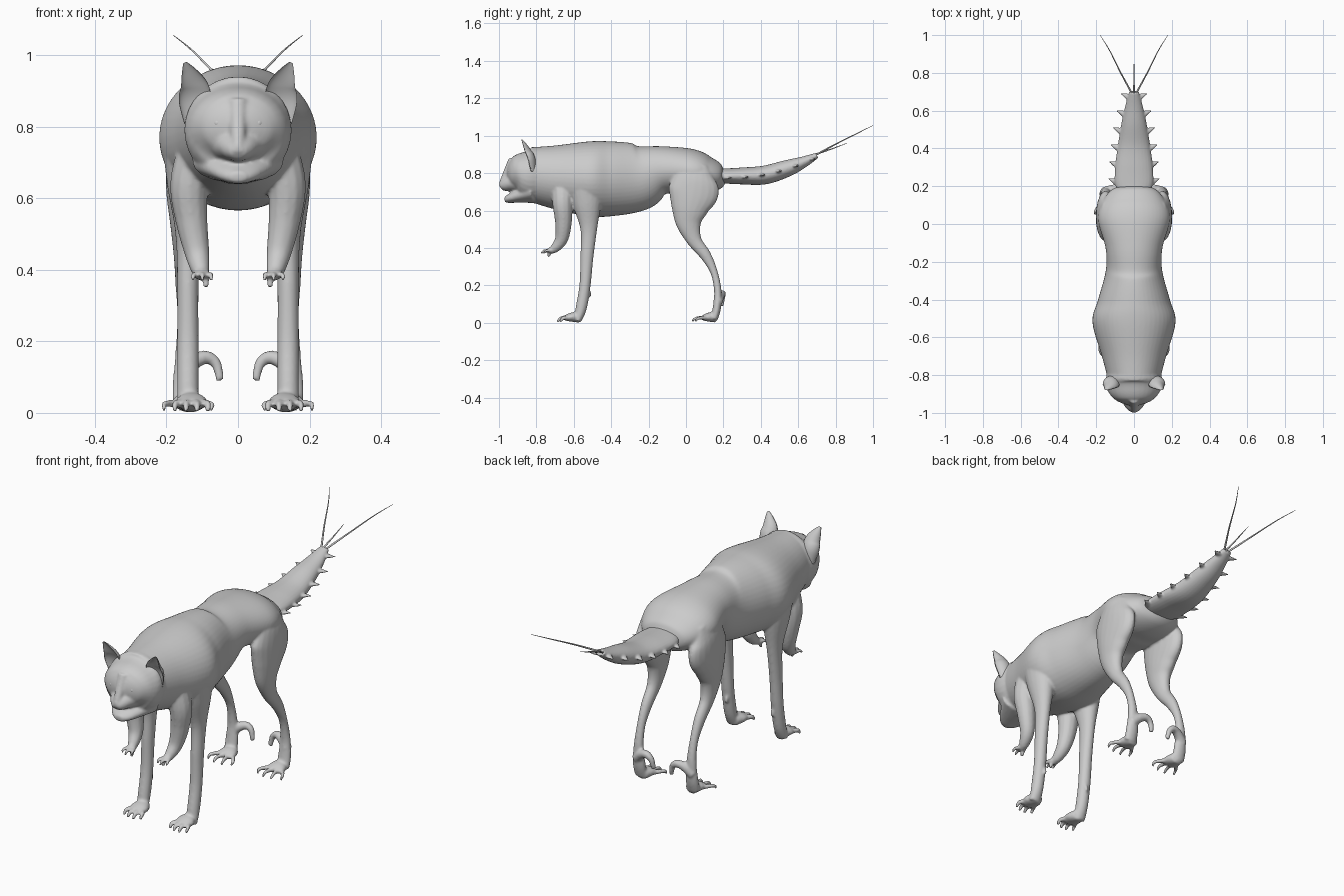
import bpy, bmesh, math
from mathutils import Vector

cube = bpy.data.objects.get("Cube")
if cube:
    bpy.data.objects.remove(cube, do_unlink=True)

tone = (0.6, 0.6, 0.6, 1)
grey = bpy.data.materials.new("plain_grey")
grey.use_nodes = True
grey.diffuse_color = tone
grey.node_tree.nodes["Principled BSDF"].inputs["Base Color"].default_value = tone


def spline(points, steps):
    """Catmull-Rom interpolation of section tuples."""
    rows = [Vector(p) for p in points]
    rows = [rows[0]] + rows + [rows[-1]]
    smooth = []
    for before, start, end, after in zip(rows, rows[1:], rows[2:], rows[3:]):
        leave, arrive = (end - before) / 2, (after - start) / 2
        for i in range(steps):
            t = i / steps
            blend = t * t * (3 - 2 * t)
            smooth.append(start.lerp(end, blend) + leave * (t * (1 - t) ** 2)
                          - arrive * (t * t * (1 - t)))
    return smooth + [rows[-1]]


def loft(bm, sections, cup=0, sides=20, steps=8):
    """Capped tube through (x, y, z, half width, half depth), mirrored when off centre."""
    rows = spline(sections, steps)
    centres = [Vector(row[:3]) for row in rows]
    last = len(rows) - 1
    for sign in (1, -1) if centres[0].x > 0 else (1,):
        rings = []
        for i, (centre, row) in enumerate(zip(centres, rows)):
            tangent = (centres[min(i + 1, last)] - centres[max(i - 1, 0)]).normalized()
            across = Vector((1, 0, 0)) if abs(tangent.x) < 0.9 else Vector((0, 1, 0))
            across = (across - tangent * across.dot(tangent)).normalized()
            outward = tangent.cross(across)
            ring = []
            for k in range(sides):
                angle = math.tau * k / sides
                depth = math.sin(angle)
                if depth < 0 and cup:
                    depth *= -cup
                point = centre + across * math.cos(angle) * row[3] + outward * depth * row[4]
                ring.append(bm.verts.new((point.x * sign, point.y, point.z)))
            rings.append(ring)
        for low, high in zip(rings, rings[1:]):
            for k in range(sides):
                n = (k + 1) % sides
                bm.faces.new((low[k], low[n], high[n], high[k]))
        bm.faces.new(rings[0][::-1])
        bm.faces.new(rings[-1])


def column(bm, x, sections, sides=20):
    """Tube in one upright plane, through (y, z, half width, half depth)."""
    loft(bm, [(x, *section) for section in sections], sides=sides)


def limb(bm, path, thick, thin, flat=1):
    """Tube that tapers evenly along a bent path."""
    last = len(path) - 1
    radii = [thick + (thin - thick) * i / last for i in range(last + 1)]
    loft(bm, [(*point, r, r * flat) for point, r in zip(path, radii)], sides=12)


def toes(bm, x, y, z, reach, spread, count, thick):
    """Fan of curled toes pointing forward."""
    for i in range(count):
        fan = 2 * i / (count - 1) - 1
        length = reach * (1 - fan * fan / 4)
        limb(bm, [(x + fan * spread / 2, y, z),
                  (x + fan * spread, y - length * 0.7, z),
                  (x + fan * spread, y - length, z - thick * 1.5)], thick, thick / 2)


def finish(bm, name):
    bmesh.ops.recalc_face_normals(bm, faces=bm.faces)
    mesh = bpy.data.meshes.new(name)
    bm.to_mesh(mesh)
    bm.free()
    mesh.materials.append(grey)
    mesh.shade_smooth()
    obj = bpy.data.objects.new(name, mesh)
    bpy.context.collection.objects.link(obj)
    return obj


def fuse(obj, voxel, rounds):
    """Melt overlapping tubes into one skin."""
    remesh = obj.modifiers.new("Fuse", "REMESH")
    remesh.mode = "VOXEL"
    remesh.voxel_size = voxel
    remesh.use_smooth_shade = True
    soften = obj.modifiers.new("Soften", "SMOOTH")
    soften.factor = 0.5
    soften.iterations = rounds


skin = bmesh.new()
# Trunk and neck
column(skin, 0, [(-.85, .8, .13, .14), (-.7, .78, .17, .17), (-.52, .77, .22, .2), (-.4, .77, .19, .2),
                 (-.25, .78, .15, .18), (-.13, .815, .15, .13), (.02, .81, .19, .12), (.11, .79, .17, .1),
                 (.18, .78, .12, .07), (.21, .78, .04, .03)], sides=48)
# Head
column(skin, 0, [(-.74, .79, .13, .14), (-.83, .79, .15, .15), (-.89, .8, .135, .11),
                 (-.93, .8, .1, .08), (-.95, .8, .06, .05), (-.96, .8, .02, .02)], sides=32)
# Muzzle
column(skin, 0, [(-.87, .76, .11, .07), (-.94, .745, .065, .045), (-.975, .73, .04, .03), (-.99, .72, .02, .015)])
# Nose bridge
limb(skin, [(0, -.92, .87), (0, -.95, .81), (0, -.975, .76), (0, -.99, .735)], .03, .014)
# Lower jaw
column(skin, 0, [(-.83, .7, .13, .06), (-.91, .675, .08, .035), (-.95, .662, .05, .022), (-.97, .66, .02, .015)])
# Brows
limb(skin, [(.03, -.94, .83), (.06, -.93, .84), (.1, -.9, .83)], .01, .01)
# Front legs
column(skin, .14, [(-.54, .84, .02, .04), (-.54, .77, .065, .09), (-.53, .65, .06, .08), (-.52, .5, .035, .045),
                   (-.53, .35, .03, .035), (-.54, .2, .03, .03), (-.56, .08, .03, .03), (-.58, .01, .03, .02)])
column(skin, .13, [(-.57, .03, .03, .03), (-.61, .03, .045, .025), (-.645, .025, .04, .016)])
limb(skin, [(.13, -.53, .19), (.13, -.515, .16), (.13, -.51, .14)], .01, .006)
toes(skin, .13, -.62, .025, .07, .045, 4, .014)
# Small grasping arms
limb(skin, [(.1, -.66, .75), (.135, -.66, .64), (.13, -.655, .54), (.115, -.665, .45), (.105, -.7, .4),
            (.1, -.73, .385)], .065, .016)
toes(skin, .1, -.72, .385, .055, .025, 3, .011)
limb(skin, [(.1, -.71, .39), (.09, -.73, .37), (.09, -.735, .35)], .012, .008)
# Hind legs
column(skin, .15, [(.07, .85, .02, .05), (.05, .78, .045, .11), (.04, .7, .052, .135), (.02, .61, .05, .1),
                   (.015, .53, .04, .068), (.045, .44, .03, .04), (.105, .36, .025, .03), (.15, .27, .02, .02),
                   (.17, .17, .025, .02), (.165, .08, .033, .022), (.15, .02, .033, .02)])
column(skin, .14, [(.16, .03, .03, .03), (.12, .03, .045, .024), (.09, .025, .04, .015)])
toes(skin, .14, .11, .025, .08, .065, 4, .012)
# Hooked hind thumbs
limb(skin, [(.16, .17, .11), (.12, .185, .145), (.085, .195, .155), (.06, .195, .135), (.05, .19, .09)], .026, .011)
fuse(finish(skin, "body_skin"), .006, 6)

# Cupped ears
ears = bmesh.new()
loft(ears, [(.115, -.83, .81, .035, .03), (.12, -.845, .87, .045, .04), (.122, -.86, .91, .04, .035),
            (.136, -.872, .95, .023, .02), (.148, -.88, .978, .006, .006)], cup=.5, sides=32)
finish(ears, "ears")

# Eyes
eyes = bmesh.new()
for sign in (1, -1):
    ball = bmesh.ops.create_uvsphere(eyes, u_segments=16, v_segments=10, radius=.013)["verts"]
    bmesh.ops.translate(eyes, verts=ball, vec=(sign * .057, -.938, .81))
finish(eyes, "eyes")

# Flattened tail
tail = bmesh.new()
column(tail, 0, [(.15, .79, .07, .035), (.21, .785, .1, .04), (.3, .785, .1, .045), (.42, .79, .085, .05),
                 (.54, .825, .065, .045), (.63, .86, .045, .03), (.7, .895, .025, .015)], sides=28)
# Side spikes follow the taper and rise of the tail
for i in range(6):
    along = i / 5
    y = .23 + .45 * along
    x = .1 - .065 * along ** 2
    z = .775 + .1 * along ** 2
    limb(tail, [(x - .02, y - .015, z), (x + .01, y, z), (x + .035, y + .01, z)], .022, .003, .6)
fuse(finish(tail, "tail"), .005, 2)

# Tail bristles
bristles = bmesh.new()
limb(bristles, [(.01, .69, .895), (.07, .8, .955), (.13, .92, 1.015), (.18, 1, 1.055)], .005, .001)
limb(bristles, [(0, .69, .9), (0, .78, .93), (0, .86, .96)], .005, .001)
finish(bristles, "tail_bristles")
